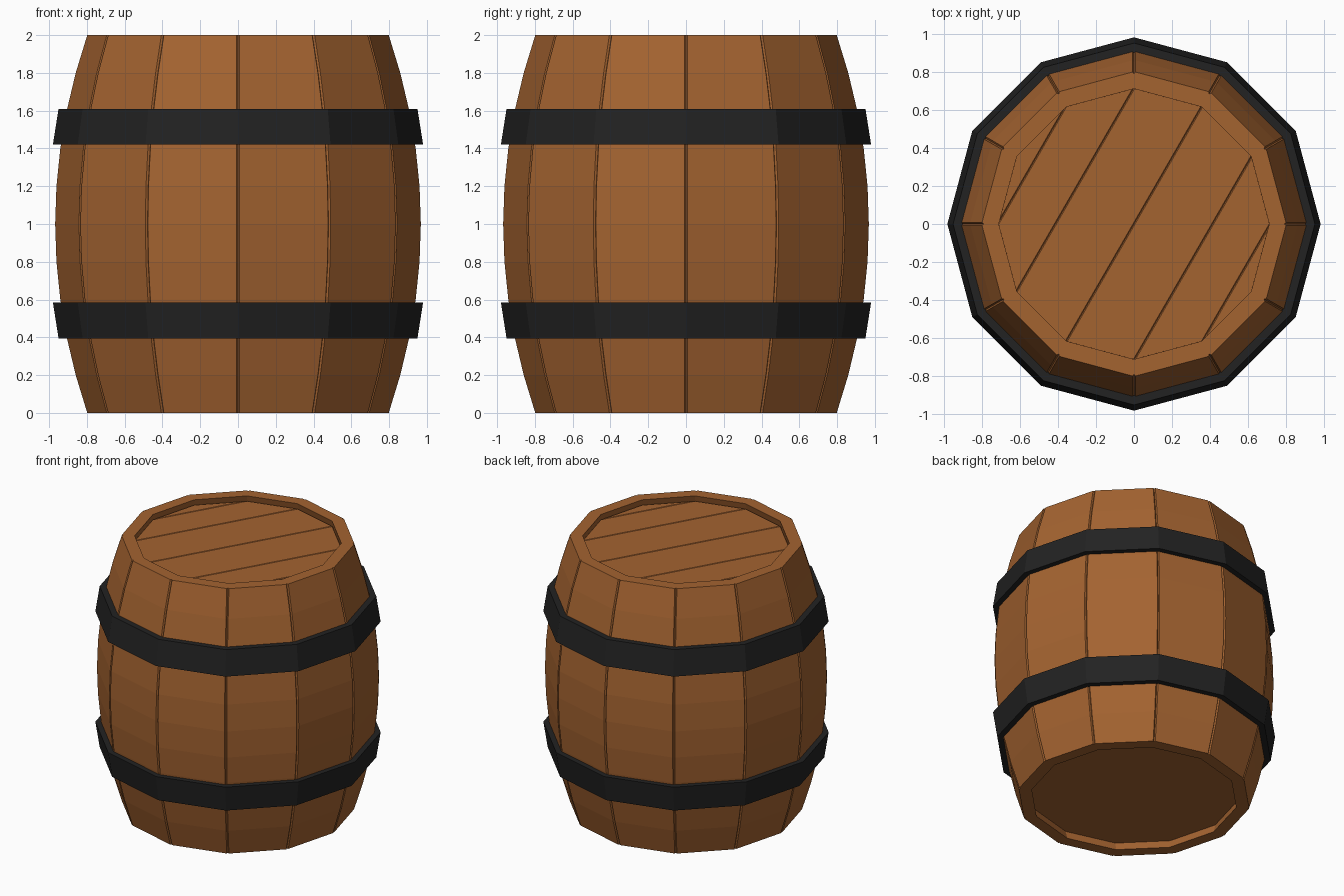
import bpy
from math import sin, cos, radians
from mathutils import Vector

if "Cube" in bpy.data.objects:
    bpy.data.objects.remove(bpy.data.objects["Cube"])

SIDES, ROWS, WALL, GROOVE = 12, 10, 0.09, 0.008
LID_R = 0.715


def material(name, color):
    m = bpy.data.materials.new(name)
    m.diffuse_color = (*color, 1)
    m.use_nodes = True
    m.node_tree.nodes["Principled BSDF"].inputs["Base Color"].default_value = m.diffuse_color
    return m


wood = material("wood", (0.37, 0.125, 0.03))
iron = material("iron", (0.016, 0.016, 0.016))


def polar(r, deg, z):
    return Vector((r * cos(radians(deg)), r * sin(radians(deg)), z))


def add_mesh(name, verts, faces, mat):
    me = bpy.data.meshes.new(name)
    me.from_pydata([tuple(v) for v in verts], [], faces)
    me.materials.append(mat)
    ob = bpy.data.objects.new(name, me)
    bpy.context.collection.objects.link(ob)
    return ob


def loft(name, rings, mat, closed=False):
    """Skin equal rings; cap the ends, or join last to first when closed."""
    n, count = len(rings[0]), len(rings)
    verts = [v for ring in rings for v in ring]
    faces = []
    for r in range(count if closed else count - 1):
        a, b = r * n, (r + 1) % count * n
        faces += [(a + i, a + (i + 1) % n, b + (i + 1) % n, b + i) for i in range(n)]
    if not closed:
        faces += [tuple(reversed(range(n))), tuple(range((count - 1) * n, count * n))]
    return add_mesh(name, verts, faces, mat)


# Staves: bulging planks with chamfered outer corners forming the seams
def stave_section(a0, a1, z):
    r = 0.97 - 0.17 * (z - 1) ** 2
    p0, p1 = polar(r, a0, z), polar(r, a1, z)
    t = (p1 - p0).normalized() * GROOVE
    side = r - 1.5 * GROOVE
    return [p0 + t, p1 - t, polar(side, a1, z), polar(r - WALL, a1, z),
            polar(r - WALL, a0, z), polar(side, a0, z)]


for k in range(SIDES):
    a = k * 30
    loft(f"stave_{k + 1}",
         [stave_section(a, a + 30, 2 * i / ROWS) for i in range(ROWS + 1)], wood)


# Iron hoops: tapered bands, mirrored about mid height
def hoop(name, flip):
    profile = [(0.90, 0.395), (0.95, 0.395), (0.98, 0.585), (0.935, 0.585)]
    if flip:
        profile = [(r, 2.005 - z) for r, z in reversed(profile)]
    rings = [[polar(r, 30 * k, z) for r, z in reversed(profile)] for k in range(SIDES)]
    loft(name, rings, iron, closed=True)


hoop("lower_hoop", False)
hoop("upper_hoop", True)

# Lid: six diagonal planks running between opposite corners of the 12-gon
for j in range(6):
    angles = [150 - 30 * j, 150 - 30 * (j + 1), 150 + 30 * (j + 1), 150 + 30 * j]
    if j == 0:
        angles = angles[:3]
    if j == 5:
        angles = [angles[0], angles[1], angles[3]]
    angles.reverse()
    plank = loft(f"lid_plank_{j + 1}",
                 [[polar(LID_R, a, z) for a in angles] for z in (1.90, 1.96)], wood)
    bevel = plank.modifiers.new("edge_chamfer", 'BEVEL')
    bevel.width, bevel.segments = 0.005, 1

# Bottom board
loft("bottom_board",
     [[polar(LID_R + 0.01, 30 * k, z) for k in range(SIDES)] for z in (0.06, 0.12)], wood)
